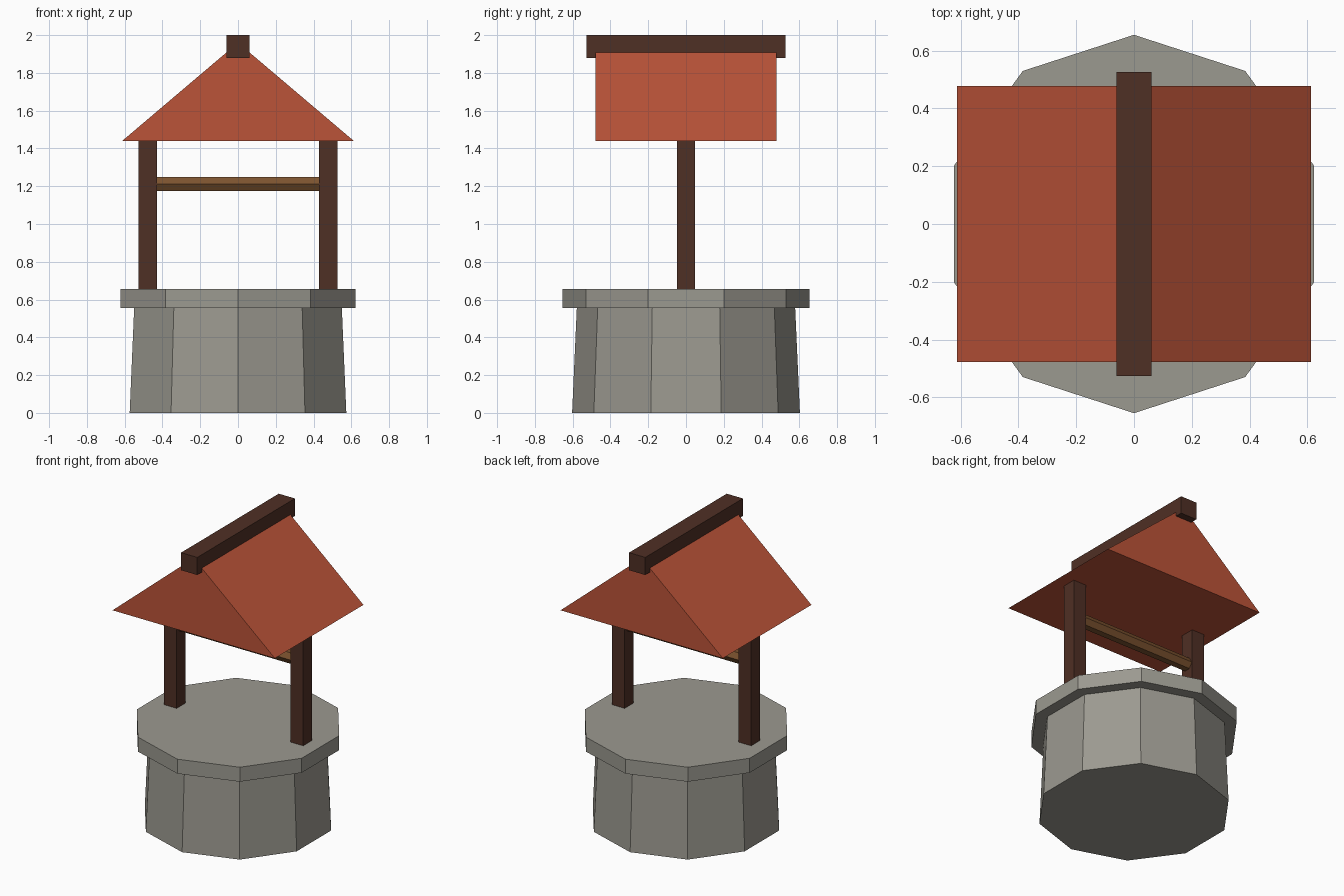
import bpy, bmesh, math
from mathutils import Matrix

cube = bpy.data.objects.get("Cube")
if cube:
    bpy.data.objects.remove(cube, do_unlink=True)


def material(name, rgb):
    mat = bpy.data.materials.new(name)
    mat.use_nodes = True
    colour = (*rgb, 1.0)
    mat.diffuse_color = colour
    node = next(n for n in mat.node_tree.nodes if n.type == "BSDF_PRINCIPLED")
    node.inputs["Base Color"].default_value = colour
    node.inputs["Roughness"].default_value = 0.9
    return mat


def finish(name, bm, mat):
    bmesh.ops.recalc_face_normals(bm, faces=bm.faces)
    mesh = bpy.data.meshes.new(name)
    bm.to_mesh(mesh)
    bm.free()
    mesh.materials.append(mat)
    obj = bpy.data.objects.new(name, mesh)
    bpy.context.collection.objects.link(obj)
    return obj


def box(name, size, centre, mat):
    bm = bmesh.new()
    bmesh.ops.create_cube(bm, size=1)
    bmesh.ops.scale(bm, vec=size, verts=bm.verts)
    bmesh.ops.translate(bm, vec=centre, verts=bm.verts)
    return finish(name, bm, mat)


def drum(name, sides, r_low, r_high, z_low, z_high, mat):
    """Closed faceted drum with one corner on the +y axis."""
    bm = bmesh.new()
    rings = []
    for r, z in ((r_low, z_low), (r_high, z_high)):
        angles = [math.tau * i / sides for i in range(sides)]
        rings.append([bm.verts.new((r * math.sin(a), r * math.cos(a), z)) for a in angles])
    low, high = rings
    bm.faces.new(low)
    bm.faces.new(high)
    for i in range(sides):
        j = (i + 1) % sides
        bm.faces.new((low[i], low[j], high[j], high[i]))
    return finish(name, bm, mat)


stone = material("grey stone", (0.33, 0.32, 0.28))
tile = material("red roof", (0.5, 0.087, 0.04))
dark_wood = material("dark wood", (0.078, 0.029, 0.018))
light_wood = material("light wood", (0.2, 0.085, 0.028))

# Stone wall and capping rim
drum("well_wall", 10, 0.603, 0.578, 0, 0.556, stone)
drum("well_rim", 10, 0.655, 0.655, 0.556, 0.655, stone)

# Posts, running from the rim to just inside the roof
for side, sign in (("left", 1), ("right", -1)):
    box(side + "_post", (0.096, 0.096, 0.82), (sign * 0.478, 0, 1.05), dark_wood)

# Six-sided axle between the posts
axle = drum("axle", 6, 0.043, 0.043, -0.45, 0.45, light_wood)
axle.data.transform(Matrix.Translation((0, 0, 1.212)) @ Matrix.Rotation(math.pi / 2, 4, "Y"))

# Solid gable roof
bm = bmesh.new()
gable = [bm.verts.new((x, -0.478, z)) for x, z in ((-0.613, 1.44), (0.613, 1.44), (0, 1.96))]
face = bm.faces.new(gable)
ext = bmesh.ops.extrude_face_region(bm, geom=[face], use_keep_orig=True)
moved = [g for g in ext["geom"] if isinstance(g, bmesh.types.BMVert)]
bmesh.ops.translate(bm, vec=(0, 0.956, 0), verts=moved)
finish("roof", bm, tile)

# Ridge beam
box("ridge_beam", (0.122, 1.054, 0.12), (0, 0, 1.94), dark_wood)
